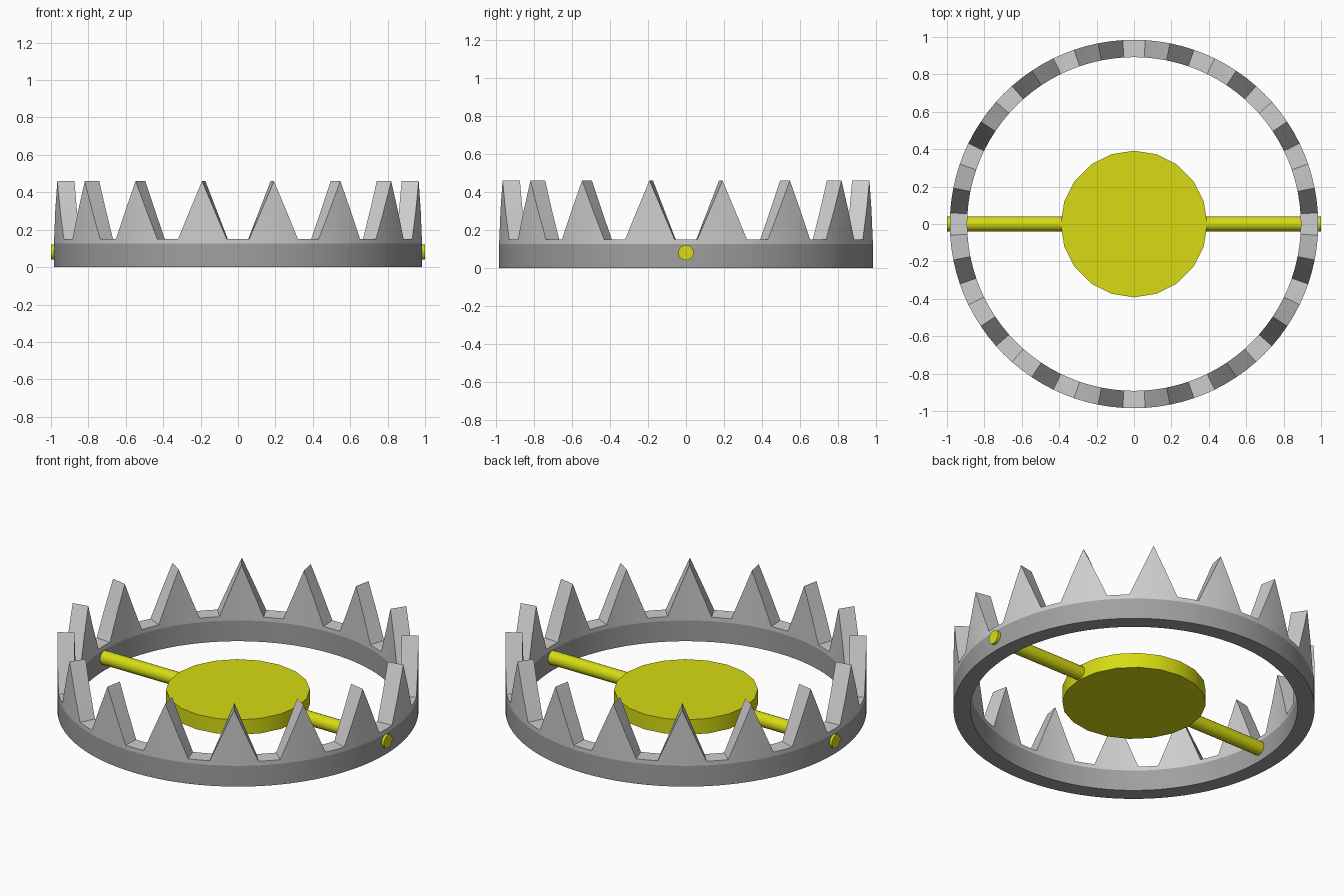
import bpy, bmesh, math

cube = bpy.data.objects.get("Cube")
if cube:
    bpy.data.objects.remove(cube, do_unlink=True)


def material(name, rgb):
    m = bpy.data.materials.new(name)
    m.use_nodes = True
    m.diffuse_color = (*rgb, 1)
    bsdf = next(n for n in m.node_tree.nodes if n.type == 'BSDF_PRINCIPLED')
    bsdf.inputs["Base Color"].default_value = (*rgb, 1)
    return m


steel = material("dark steel", (0.35, 0.35, 0.35))
bright = material("bright steel", (0.61, 0.61, 0.61))
yellow = material("yellow paint", (0.68, 0.71, 0.006))

OUTER, INNER = 0.985, 0.892
BAND_Z, GAP_Z, TIP_Z = 0.125, 0.15, 0.46
TEETH = 16
STEP = 360 / TEETH
# Tooth outline over one period: angle in degrees, height
PROFILE = [(0, GAP_Z), (3.5, GAP_Z), (7.375, (GAP_Z + TIP_Z) / 2),
           (STEP / 2, TIP_Z), (STEP - 7.375, (GAP_Z + TIP_Z) / 2),
           (STEP - 3.5, GAP_Z)]


def smooth(obj, angle):
    bpy.ops.object.select_all(action='DESELECT')
    obj.select_set(True)
    bpy.context.view_layer.objects.active = obj
    bpy.ops.object.shade_smooth_by_angle(angle=math.radians(angle))


# Toothed ring: a six-point section swept round, its top following the teeth
bm = bmesh.new()
sections = []
for tooth in range(TEETH):
    for deg, top in PROFILE:
        a = math.radians(tooth * STEP + deg)
        section = [(OUTER, 0), (OUTER, BAND_Z), (OUTER, top),
                   (INNER, top), (INNER, BAND_Z), (INNER, 0)]
        sections.append([bm.verts.new((r * math.cos(a), r * math.sin(a), z))
                         for r, z in section])
for i, here in enumerate(sections):
    there = sections[(i + 1) % len(sections)]
    for k in range(6):
        n = (k + 1) % 6
        face = bm.faces.new((here[k], there[k], there[n], here[n]))
        face.material_index = 1 if k in (1, 2, 3) else 0
bmesh.ops.recalc_face_normals(bm, faces=bm.faces)
mesh = bpy.data.meshes.new("toothed_ring")
bm.to_mesh(mesh)
bm.free()
ring = bpy.data.objects.new("toothed_ring", mesh)
bpy.context.collection.objects.link(ring)
mesh.materials.append(steel)
mesh.materials.append(bright)
smooth(ring, 25)


# Pressure plate and the rod that carries it across the ring
def cylinder(name, sides, radius, depth, rotation=(0, 0, 0)):
    bpy.ops.mesh.primitive_cylinder_add(vertices=sides, radius=radius, depth=depth,
                                        location=(0, 0, 0.08), rotation=rotation)
    obj = bpy.context.object
    obj.name = obj.data.name = name
    obj.data.materials.append(yellow)
    smooth(obj, 30)


cylinder("pressure_plate", 20, 0.392, 0.09)
cylinder("cross_rod", 20, 0.04, 2.0, (0, math.pi / 2, 0))
